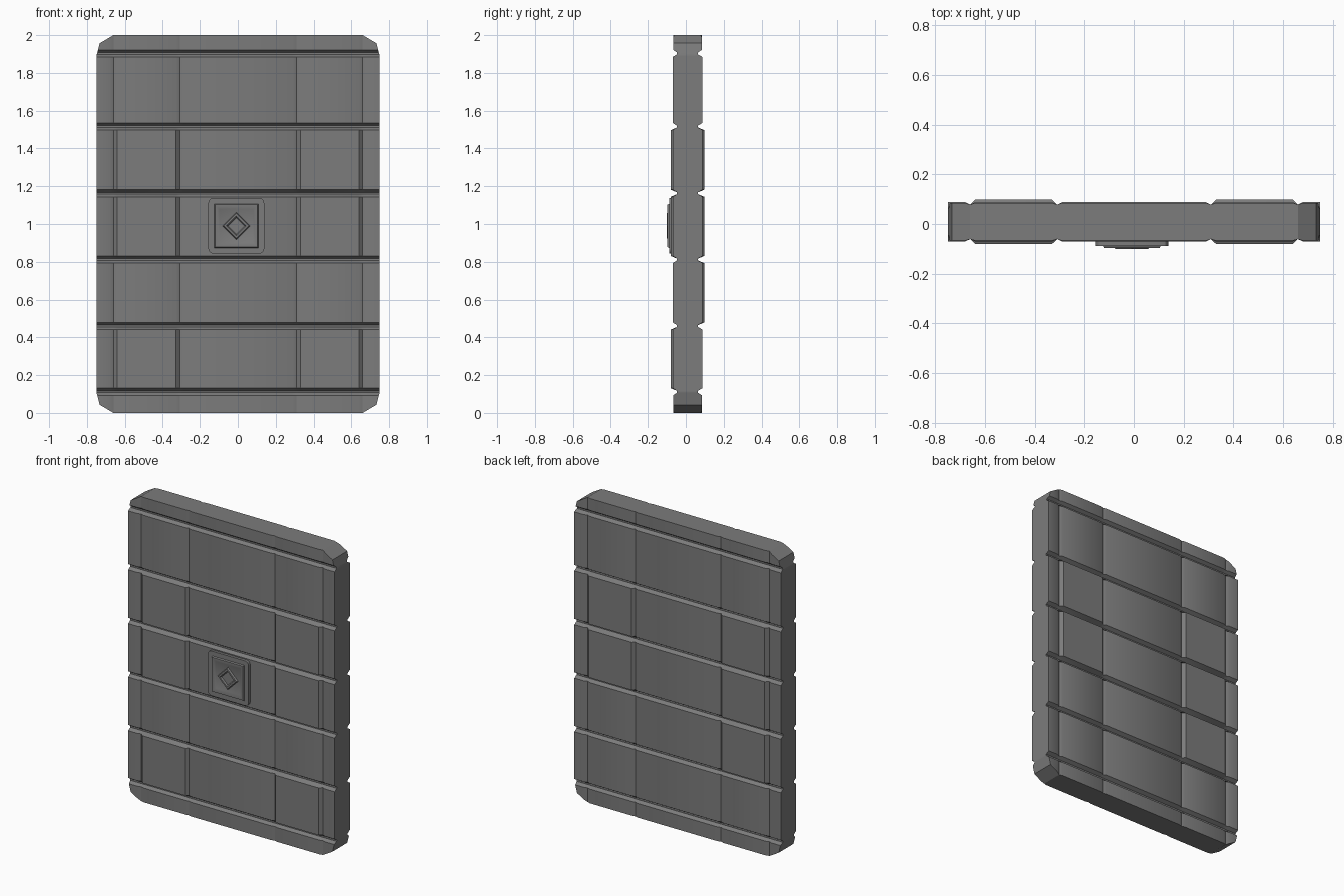
import bpy, bmesh, math
from mathutils import Vector, Matrix

if "Cube" in bpy.data.objects:
    bpy.data.objects.remove(bpy.data.objects["Cube"])

GX = [-0.66, -0.31, 0.31, 0.66]                 # vertical seams
GZ = [0.112, 0.46, 0.812, 1.163, 1.516, 1.903]    # horizontal seams
RAISED = {-1: {(1, 1), (3, 1), (1, 4), (3, 3), (1, 3), (3, 4)},
          1: {(1, 4), (3, 4), (1, 3), (3, 3), (1, 2)}}


def finish(name, bm):
    bmesh.ops.recalc_face_normals(bm, faces=bm.faces[:])
    me = bpy.data.meshes.new(name)
    bm.to_mesh(me)
    bm.free()
    ob = bpy.data.objects.new(name, me)
    bpy.context.collection.objects.link(ob)
    bpy.context.view_layer.objects.active = ob
    ob.select_set(True)
    bpy.ops.object.shade_smooth_by_angle(angle=math.radians(30))
    ob.select_set(False)
    # Dark grey finish
    mat = bpy.data.materials.get("dark_grey") or bpy.data.materials.new("dark_grey")
    mat.diffuse_color = (0.2, 0.2, 0.2, 1)
    mat.use_nodes = True
    mat.node_tree.nodes["Principled BSDF"].inputs["Base Color"].default_value = mat.diffuse_color
    me.materials.append(mat)
    return ob


def depth(x, z, side):
    base, seam, groove = (0.07, 0.061, 0.047) if side < 0 else (0.088, 0.078, 0.064)
    if any(abs(z - g) < 0.01 for g in GZ):
        return side * groove
    if any(abs(x - g) < 0.005 for g in GX):
        return side * seam
    col, row = sum(x > g for g in GX), sum(z > g for g in GZ)
    if row in (0, 6):
        base -= 0.003
    if (col, row) in RAISED[side]:
        base += 0.01
    return side * base


# Panelled slab: two seamed faces joined round the rim
xs = [-0.75] + [g + d for g in GX for d in (-0.02, 0, 0.02)] + [0.75]
zs = [0] + [g + d for g in GZ for d in (-0.019, -0.005, 0.005, 0.019)] + [2]
bm = bmesh.new()
grids = []
for side in (-1, 1):
    g = [[bm.verts.new((x, depth(x, z, side), z)) for z in zs] for x in xs]
    grids.append(g)
    for i in range(len(xs) - 1):
        for j in range(len(zs) - 1):
            bm.faces.new((g[i][j], g[i + 1][j], g[i + 1][j + 1], g[i][j + 1]))


def rim(g):
    n, m = len(xs), len(zs)
    return ([g[i][0] for i in range(n)] + [g[-1][j] for j in range(1, m)] +
            [g[i][-1] for i in range(n - 2, -1, -1)] + [g[0][j] for j in range(m - 2, 0, -1)])


a, b = rim(grids[0]), rim(grids[1])
for k in range(len(a)):
    n = (k + 1) % len(a)
    bm.faces.new((a[k], a[n], b[n], b[k]))

# Faceted corners
CORNER = [(0.66, 1.0), (0.733, 0.957), (0.75, 0.89)]
for sx in (-1, 1):
    for sz in (-1, 1):
        for p, q in zip(CORNER, CORNER[1:]):
            normal = Vector((sx * (p[1] - q[1]), 0, sz * (q[0] - p[0])))
            bmesh.ops.bisect_plane(bm, geom=bm.verts[:] + bm.edges[:] + bm.faces[:],
                                   plane_co=(sx * p[0], 0, 1 + sz * p[1]),
                                   plane_no=normal, clear_outer=True)
            bmesh.ops.holes_fill(bm, edges=[e for e in bm.edges if e.is_boundary], sides=0)
finish("door_slab", bm)

# Emblem: stacked rings of (half size, y) on a square or rounded outline
CX, CZ = -0.008, 0.99


def outline(half, radius, turn):
    if radius == 0:
        pts = [(half, half), (-half, half), (-half, -half), (half, -half)]
    else:
        c = half - radius
        pts = [(c * sx + radius * math.cos(t), c * sz + radius * math.sin(t))
               for q, (sx, sz) in enumerate([(1, 1), (-1, 1), (-1, -1), (1, -1)])
               for t in [math.pi / 2 * (q + s / 3) for s in range(4)]]
    m = Matrix.Rotation(turn, 2)
    return [m @ Vector(p) for p in pts]


def stepped_plate(name, rings, radius=0, turn=0):
    bm = bmesh.new()
    loops = [[bm.verts.new((CX + p.x, y, CZ + p.y)) for p in outline(h, radius, turn)]
             for h, y in rings]
    for u, v in zip(loops, loops[1:]):
        for k in range(len(u)):
            n = (k + 1) % len(u)
            bm.faces.new((u[k], u[n], v[n], v[k]))
    bm.faces.new(loops[0])
    bm.faces.new(loops[-1])
    return finish(name, bm)


stepped_plate("emblem_base", [(0.147, -0.06), (0.147, -0.088)], radius=0.025)
stepped_plate("emblem_frame", [(0.118, -0.085), (0.112, -0.097), (0.102, -0.097), (0.088, -0.0895)])
stepped_plate("emblem_diamond", [(0.053, -0.087), (0.047, -0.1), (0.037, -0.1), (0.031, -0.092)],
              turn=math.pi / 4)
